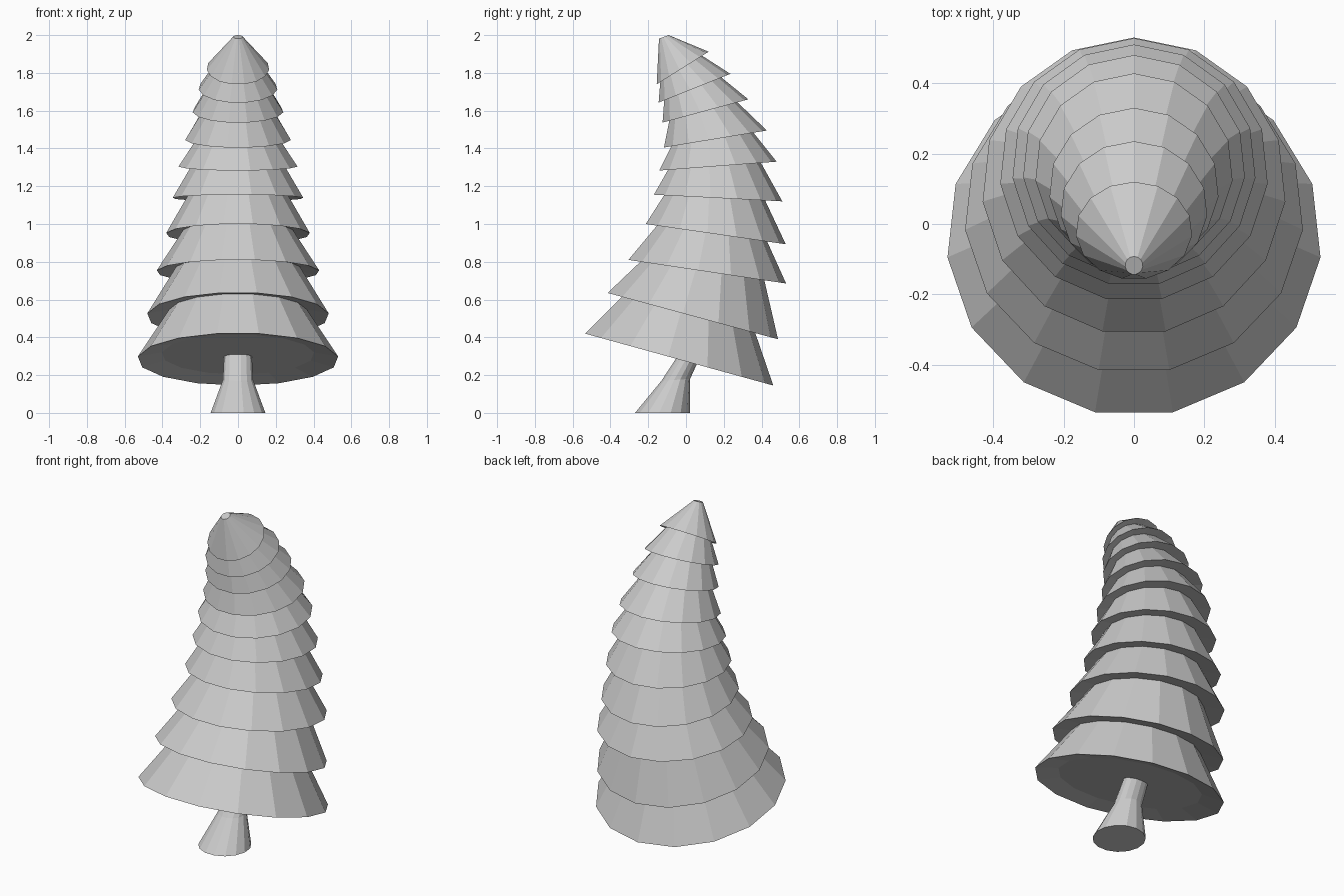
import bpy, bmesh, math
from mathutils import Vector

if "Cube" in bpy.data.objects:
    bpy.data.objects.remove(bpy.data.objects["Cube"])

SIDES = 15


def ring(front, back, half_width, scale=1.0, lift=0.0, shift=0.0):
    """Tilted polygon through a front and back (y, z) point, vertex at the back."""
    f, b = Vector(front), Vector(back)
    flat = math.cos(math.pi / SIDES)
    u = (b - f) / (1 + flat)
    c = b - u
    n = Vector((-u.y, u.x)).normalized()
    rx = half_width / 0.9945
    c = c + n * lift + Vector((shift, 0))
    pts = []
    for i in range(SIDES):
        a = 2 * math.pi * i / SIDES
        p = c + u * (math.cos(a) * scale)
        pts.append((-rx * scale * math.sin(a), p.x, p.y))
    return pts


def loft(name, rings):
    """Skin a stack of rings and cap both ends."""
    bm = bmesh.new()
    loops = [[bm.verts.new(p) for p in r] for r in rings]
    for lo, hi in zip(loops, loops[1:]):
        for i in range(SIDES):
            j = (i + 1) % SIDES
            bm.faces.new((lo[i], lo[j], hi[j], hi[i]))
    bm.faces.new(loops[0][::-1])
    bm.faces.new(loops[-1])
    bmesh.ops.recalc_face_normals(bm, faces=bm.faces)
    mesh = bpy.data.meshes.new(name)
    bm.to_mesh(mesh)
    bm.free()
    obj = bpy.data.objects.new(name, mesh)
    bpy.context.collection.objects.link(obj)
    return obj


# Rim of each foliage tier: front (y, z), back (y, z), half width in x
tiers = [
    ((-0.535, 0.42), (0.462, 0.145), 0.53),
    ((-0.415, 0.635), (0.487, 0.39), 0.48),
    ((-0.305, 0.81), (0.53, 0.685), 0.43),
    ((-0.213, 1.00), (0.528, 0.893), 0.38),
    ((-0.17, 1.155), (0.51, 1.12), 0.345),
    ((-0.142, 1.283), (0.48, 1.33), 0.315),
    ((-0.117, 1.405), (0.428, 1.495), 0.28),
    ((-0.124, 1.537), (0.33, 1.66), 0.24),
    ((-0.145, 1.643), (0.235, 1.795), 0.208),
    ((-0.155, 1.74), (0.12, 1.912), 0.165),
]

# Foliage: one zig-zag skin, each tier tucked under the next
rings = []
for k, (f, b, w) in enumerate(tiers):
    rings.append(ring(f, b, w, 0.76, 0.05 * w, -0.05 * w if k else 0))
    rings.append(ring(f, b, w))
rings.append(ring((-0.143, 1.981), (-0.092, 2.0), 0.025))
loft("foliage", rings)

# Trunk: flared foot bending backwards into the foliage
loft("trunk", [
    ring((-0.27, 0.0), (0.02, 0.0), 0.145),
    ring((-0.13, 0.17), (0.022, 0.18), 0.08),
    ring((-0.035, 0.315), (0.085, 0.32), 0.073),
])
